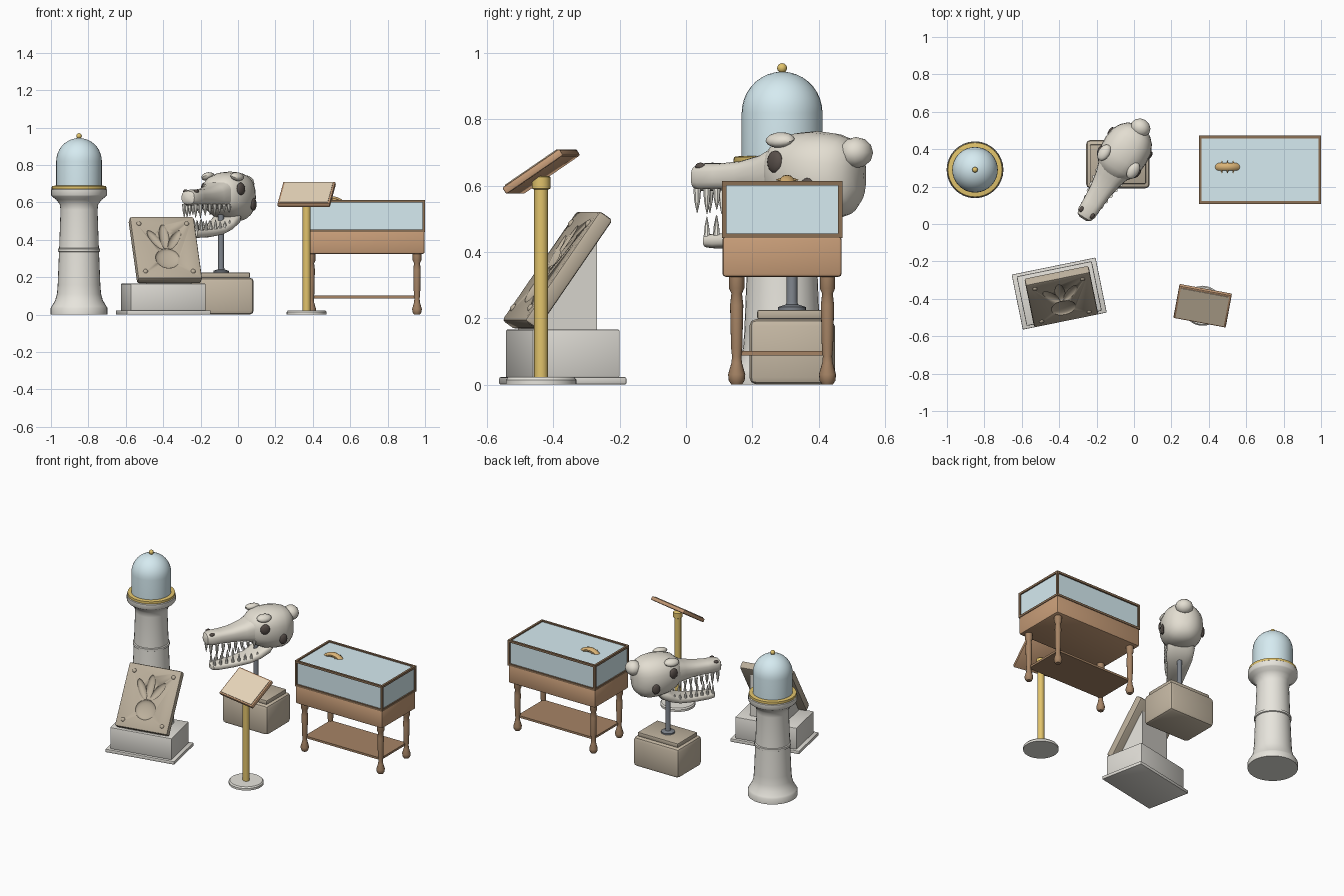
import bpy, bmesh, math
from mathutils import Matrix, Vector, Euler

if "Cube" in bpy.data.objects:
    bpy.data.objects.remove(bpy.data.objects["Cube"])

COL = dict(stone=(.80, .78, .72), plinth=(.74, .72, .67), rock=(.56, .48, .37), slab=(.50, .43, .33), brass=(.76, .55, .15),
           glass=(.67, .83, .88), wood=(.58, .34, .19), dark=(.26, .16, .09), leg=(.38, .23, .13),
           bone=(.77, .73, .64), tooth=(.90, .88, .80), hole=(.10, .08, .07), iron=(.20, .22, .25),
           tan=(.82, .68, .50), fossil=(.70, .45, .18))
MATS = {}


def mat(c):
    if c not in MATS:
        MATS[c] = bpy.data.materials.new(c)
        MATS[c].diffuse_color = (*COL[c], 1)
    return MATS[c]


def T(x, y, z, rx=0, ry=0, rz=0):
    r = Euler([math.radians(a) for a in (rx, ry, rz)]).to_matrix().to_4x4()
    return Matrix.Translation((x, y, z)) @ r


def finish(bm, name, color, M, smooth=True):
    bmesh.ops.recalc_face_normals(bm, faces=bm.faces)
    me = bpy.data.meshes.new(name)
    bm.to_mesh(me)
    bm.free()
    o = bpy.data.objects.new(name, me)
    bpy.context.collection.objects.link(o)
    me.materials.append(mat(color))
    o.matrix_world = M
    if smooth:
        bpy.ops.object.select_all(action='DESELECT')
        o.select_set(True)
        bpy.context.view_layer.objects.active = o
        bpy.ops.object.shade_smooth_by_angle(angle=math.radians(35))
    return o


def box(name, size, color, M, bevel=0.0):
    bm = bmesh.new()
    bmesh.ops.create_cube(bm, size=1)
    bmesh.ops.scale(bm, vec=size, verts=bm.verts)
    if bevel:
        bmesh.ops.bevel(bm, geom=bm.edges[:], offset=bevel, segments=2, affect='EDGES', profile=.5)
    return finish(bm, name, color, M)


def ball(name, radii, color, M, seg=24):
    bm = bmesh.new()
    bmesh.ops.create_uvsphere(bm, u_segments=seg, v_segments=seg // 2, radius=1)
    bmesh.ops.scale(bm, vec=radii, verts=bm.verts)
    return finish(bm, name, color, M)


def bridge(bm, rings):
    for a, b in zip(rings, rings[1:]):
        for i in range(len(a)):
            j = (i + 1) % len(a)
            bm.faces.new((a[i], a[j], b[j], b[i]))
    bm.faces.new(rings[0])
    bm.faces.new(rings[-1])


def lathe(name, prof, color, M, n=32):
    bm = bmesh.new()
    bridge(bm, [[bm.verts.new((r * math.cos(2 * math.pi * i / n), r * math.sin(2 * math.pi * i / n), z))
                 for i in range(n)] for r, z in prof])
    return finish(bm, name, color, M)


def loft(name, stations, color, M, p=2.5, n=24):
    """stations: forward distance, half width, bottom z, top z"""
    def se(v):
        return math.copysign(abs(v) ** (2 / p), v)
    bm = bmesh.new()
    bridge(bm, [[bm.verts.new((hw * se(math.cos(2 * math.pi * i / n)), -f,
                               (a + b) / 2 + (b - a) / 2 * se(math.sin(2 * math.pi * i / n)))) for i in range(n)]
                for f, hw, a, b in stations])
    return finish(bm, name, color, M)


# Column with bell jar
C = T(-.85, .29, 0)
lathe("column", [(.152, 0), (.152, .035), (.146, .045), (.128, .075), (.118, .11), (.114, .16), (.107, .335), (.113, .338),
                 (.113, .352), (.106, .355), (.099, .56), (.103, .59), (.122, .615), (.145, .632), (.150, .64),
                 (.150, .668), (.145, .672)], "stone", C)
lathe("brass_rim", [(.145, .67), (.147, .675), (.145, .687), (.125, .690)], "brass", C)
dome = [(.122, .685), (.122, .82)]
dome += [(.122 * math.cos(a), .82 + .124 * math.sin(a)) for a in [math.pi / 2 * k / 9 for k in range(1, 9)]]
lathe("glass_dome", dome + [(.004, .944)], "glass", C)
ball("dome_knob", (.015, .015, .015), "brass", C @ T(0, 0, .955), 16)

# Footprint slab on its plinth
P = T(-.40, -.372, 0, rz=11.5)
box("plinth_foot", (.458, .30, .022), "plinth", P @ T(0, 0, .011), .004)
box("plinth_block", (.41, .27, .145), "plinth", P @ T(0, 0, .0935), .006)
S = P @ T(.008, -.018, .345, rx=55)
slab = box("track_slab", (.35, .404, .05), "slab", S, .01)
cuts = [(0, -.072, .066, .063, 0), (-.003, .07, .026, .078, 0), (-.052, .05, .024, .07, 32), (.05, .05, .024, .07, -32)]
for u, v, ru, rv, a in cuts:
    c = ball("print_cutter", (ru, rv, .018), "slab", S @ T(u, v, .025, rz=a))
    c.hide_render = True
    c.hide_viewport = False
    c.display_type = 'WIRE'
    m = slab.modifiers.new("print", 'BOOLEAN')
    m.object, m.operation, m.solver = c, 'DIFFERENCE', 'EXACT'
# apply the cuts and drop the cutters
bpy.context.view_layer.update()
cut_mesh = bpy.data.meshes.new_from_object(slab.evaluated_get(bpy.context.evaluated_depsgraph_get()))
slab.modifiers.clear()
slab.data = cut_mesh
for c in [o for o in bpy.data.objects if o.name.startswith("print_cutter")]:
    bpy.data.objects.remove(c)
for u in (-.13, .13):
    for v in (-.155, .155):
        ball("slab_stud", (.013, .013, .008), "slab", S @ T(u, v, .025), 12)
bm = bmesh.new()
sec = [(-.118, .163), (.08, .163), (.08, .447)]
bridge(bm, [[bm.verts.new((x, y, z)) for y, z in sec] for x in (-.12, .12)])
finish(bm, "slab_prop", "plinth", P @ T(.008, 0, 0), False)

# Skull stand
box("skull_base", (.34, .258, .198), "rock", T(-.086, .32, .099), .022)
box("skull_plate", (.30, .21, .028), "slab", T(-.086, .32, .211), .006)
lathe("skull_post", [(.042, .222), (.042, .234), (.018, .242), (.016, .25), (.016, .56)], "iron", T(-.09, .32, 0), 20)

# Skull
K = T(-.09, .32, 0, rz=-32)
loft("cranium", [(.075, .04, .60, .69), (.06, .075, .57, .715), (.025, .108, .54, .745), (-.03, .126, .515, .76),
                 (-.09, .130, .502, .765), (-.15, .122, .50, .758), (-.19, .10, .512, .745), (-.22, .07, .54, .72),
                 (-.235, .03, .58, .68)], "bone", K, 2.4)
loft("snout", [(.345, .02, .605, .645), (.335, .04, .59, .66), (.31, .051, .583, .668), (.25, .054, .585, .668),
               (.17, .060, .583, .675), (.09, .075, .575, .695), (.03, .095, .56, .725), (-.03, .10, .55, .745)], "bone", K, 2.8)
loft("jaw", [(.305, .02, .42, .445), (.295, .036, .413, .453), (.26, .045, .41, .456), (.16, .054, .413, .460),
             (.06, .068, .425, .478), (0, .08, .445, .51), (-.06, .085, .475, .55), (-.09, .07, .51, .55)], "bone", K, 2.8)
ball("skull_knob", (.055, .05, .047), "bone", K @ T(.003, .23, .70), 12)
for s in (-1, 1):
    ball("brow", (.032, .048, .022), "bone", K @ T(s * .092, .015, .738, ry=s * 20), 16)
    ball("eye_socket", (.014, .030, .034), "hole", K @ T(s * .116, .012, .672, rz=-s * 12), 16)
    ball("temple_hole", (.012, .026, .034), "hole", K @ T(s * .122, .13, .59), 16)
    ball("nostril", (.012, .017, .012), "hole", K @ T(s * .034, -.305, .658), 12)
    for i in range(8):
        t = i / 7
        f, big = .315 - .27 * t, .075 - .035 * t + (.008 if i % 3 == 1 else 0)
        w = .036 + .042 * t
        lathe("upper_tooth", [(.012, 0), (.009, -big * .5), (.001, -big)], "tooth", K @ T(s * w, -f, .592), 8)
        lathe("lower_tooth", [(.010, 0), (.007, big * .4), (.001, big * .8)], "tooth",
              K @ T(s * (.026 + .038 * t), -f + .028, .447 + .02 * t), 8)

# Display table
V = T(.674, .29, 0)
box("table_apron", (.648, .36, .122), "wood", V @ T(0, 0, .386), .01)
box("glass_case", (.635, .345, .16), "glass", V @ T(0, 0, .526))
leg_prof = [(.016, 0), (.024, .012), (.026, .03), (.016, .065), (.014, .085), (.017, .11), (.020, .24), (.016, .275),
            (.023, .29), (.023, .33)]
b = .014
hx, hy = .326 - b / 2, .182 - b / 2
for sx in (-1, 1):
    box("case_rail_side", (b, 2 * hy + b, b), "dark", V @ T(sx * hx, 0, .607))
    box("case_sill_side", (b, 2 * hy + b, b), "dark", V @ T(sx * hx, 0, .449))
    for sy in (-1, 1):
        lathe("table_leg", leg_prof, "leg", V @ T(sx * .283, sy * .137, 0), 16)
        box("case_post", (b, b, .17), "dark", V @ T(sx * hx, sy * hy, .529))
for sy in (-1, 1):
    box("case_rail_long", (2 * hx + b, b, b), "dark", V @ T(0, sy * hy, .607))
    box("case_sill_long", (2 * hx + b, b, b), "dark", V @ T(0, sy * hy, .449))
box("table_shelf", (.566, .274, .014), "leg", V @ T(0, 0, .094))

# Curled fossil poking through the glass top
F = T(.50, .305, .537)
bm = bmesh.new()
n, k, R, r = 36, 10, .081, .015
g = [[bm.verts.new(((R + r * math.cos(q)) * math.cos(a), 1.4 * r * math.sin(q), (R + r * math.cos(q)) * math.sin(a)))
      for q in [2 * math.pi * j / k for j in range(k)]] for a in [2 * math.pi * i / n for i in range(n)]]
for i in range(n):
    for j in range(k):
        bm.faces.new((g[i][j], g[i][(j + 1) % k], g[(i + 1) % n][(j + 1) % k], g[(i + 1) % n][j]))
finish(bm, "fossil_ring", "fossil", F)
for a in (68, 90, 112):
    for s in (-1, 1):
        x, z = R * math.cos(math.radians(a)), R * math.sin(math.radians(a))
        lathe("fossil_spine", [(.008, .01), (.001, .034)], "fossil", F @ T(x, 0, z, rx=s * 90), 8)

# Reading stand
L = T(.367, -.437, 0)
lathe("stand_foot", [(.107, 0), (.107, .014), (.10, .022)], "stone", L)
lathe("stand_pole", [(.021, .02), (.021, .588), (.028, .592), (.028, .626), (.02, .63)], "brass", L, 20)
B = L @ T(0, 0, .643, rz=-10.5) @ T(0, 0, 0, rx=34)
box("stand_board", (.285, .212, .024), "wood", B, .006)
box("stand_panel", (.262, .19, .006), "tan", B @ T(0, 0, .0125))

for m in bpy.data.materials:
    if m.users and not m.is_grease_pencil:
        m.use_nodes = True
        m.node_tree.nodes["Principled BSDF"].inputs["Base Color"].default_value = m.diffuse_color
